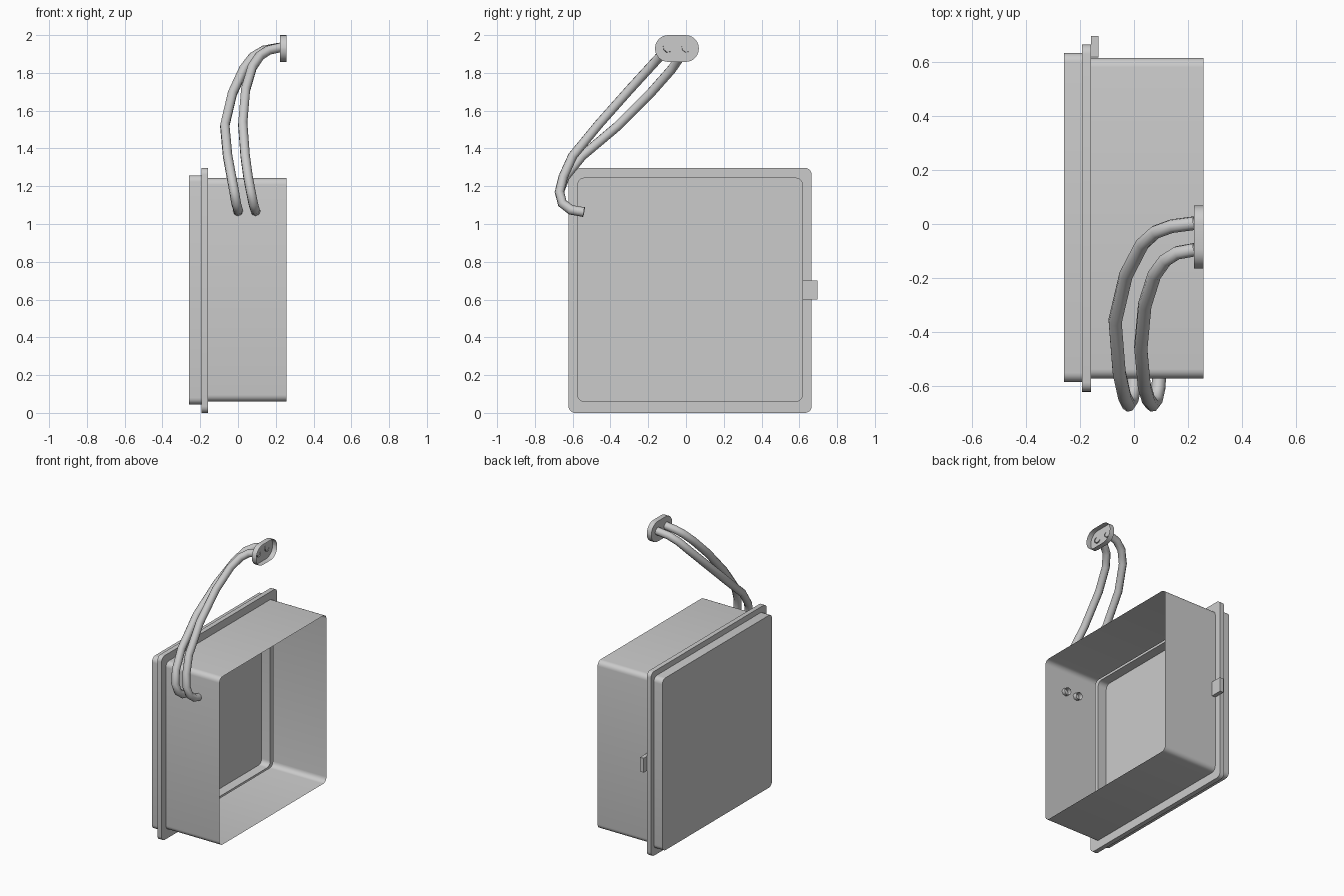
import bpy, bmesh, math

cube = bpy.data.objects.get("Cube")
if cube:
    bpy.data.objects.remove(cube, do_unlink=True)

grey = bpy.data.materials.new("plain_grey")
grey.use_nodes = True
grey.diffuse_color = (0.6, 0.6, 0.6, 1)
grey.node_tree.nodes["Principled BSDF"].inputs["Base Color"].default_value = grey.diffuse_color


def finish(obj, angle):
    bpy.ops.object.select_all(action="DESELECT")
    obj.select_set(True)
    bpy.context.view_layer.objects.active = obj
    bpy.ops.object.shade_smooth_by_angle(angle=math.radians(angle))


def rounded_loop(x, y0, y1, z0, z1, r, steps=5):
    """Rounded rectangle in the plane at x."""
    corners = [(y1 - r, z1 - r), (y0 + r, z1 - r), (y0 + r, z0 + r), (y1 - r, z0 + r)]
    pts = []
    for k, (cy, cz) in enumerate(corners):
        for i in range(steps + 1):
            a = math.pi / 2 * (k + i / steps)
            pts.append((x, cy + r * math.cos(a), cz + r * math.sin(a)))
    return pts


def loft(name, loops, open_end=False):
    """Skin the loops as a sheet; the first is capped, the last too unless open."""
    bm = bmesh.new()
    rows = [[bm.verts.new(p) for p in loop] for loop in loops]
    bm.faces.new(rows[0])
    if not open_end:
        bm.faces.new(rows[-1])
    for a, b in zip(rows, rows[1:]):
        for i in range(len(a)):
            j = (i + 1) % len(a)
            bm.faces.new((a[i], a[j], b[j], b[i]))
    bmesh.ops.remove_doubles(bm, verts=bm.verts, dist=1e-5)
    bmesh.ops.recalc_face_normals(bm, faces=bm.faces)
    mesh = bpy.data.meshes.new(name)
    bm.to_mesh(mesh)
    bm.free()
    mesh.materials.append(grey)
    obj = bpy.data.objects.new(name, mesh)
    bpy.context.collection.objects.link(obj)
    finish(obj, 35)


def sleeve(x):
    return rounded_loop(x, -0.573, 0.616, 0.06, 1.243, 0.035)


def rim(x):
    return rounded_loop(x, -0.622, 0.665, 0, 1.297, 0.035)


def cover(x):
    return rounded_loop(x, -0.586, 0.634, 0.045, 1.258, 0.035)


# Thin sheet housing: closed cover, hollow flange, walls open towards +x
loft("housing", [cover(-0.26), cover(-0.193), rim(-0.193), rim(-0.16),
                 sleeve(-0.16), sleeve(0.257)], open_end=True)

# Latch tab on the +y side
loft("latch_tab", [rounded_loop(x, 0.617, 0.697, 0.6, 0.702, 0.001, 1) for x in (-0.159, -0.131)])

# Oval end cup holding both cables, open towards +x
loft("end_plate", [rounded_loop(x, -0.164, 0.068, 1.858, 2.0, 0.07, 6) for x in (0.222, 0.258)],
     open_end=True)


# Hollow cables looping from the housing wall up to the plate
def cable(name, points):
    curve = bpy.data.curves.new(name, "CURVE")
    curve.dimensions = "3D"
    curve.bevel_depth = 0.026
    curve.bevel_resolution = 2
    spline = curve.splines.new("POLY")
    spline.points.add(len(points) - 1)
    for p, co in zip(spline.points, points):
        p.co = (*co, 1)
    curve.materials.append(grey)
    obj = bpy.data.objects.new(name, curve)
    bpy.context.collection.objects.link(obj)
    bpy.ops.object.select_all(action="DESELECT")
    obj.select_set(True)
    bpy.context.view_layer.objects.active = obj
    bpy.ops.object.convert(target="MESH")
    finish(bpy.context.view_layer.objects.active, 70)


cable("cable_outer", [
    (0, -0.54, 1.063), (0, -0.61, 1.075), (-0.01, -0.655, 1.11), (-0.02, -0.67, 1.17),
    (-0.035, -0.64, 1.25), (-0.055, -0.55, 1.36), (-0.07, -0.36, 1.52), (-0.03, -0.19, 1.69),
    (0.03, -0.075, 1.82), (0.08, -0.03, 1.885), (0.14, -0.008, 1.92), (0.224, 0.003, 1.935)])
cable("cable_inner", [
    (0.095, -0.54, 1.063), (0.09, -0.61, 1.075), (0.08, -0.655, 1.11), (0.068, -0.67, 1.17),
    (0.053, -0.65, 1.25), (0.038, -0.6, 1.36), (0.025, -0.46, 1.53), (0.04, -0.3, 1.71),
    (0.075, -0.19, 1.83), (0.115, -0.135, 1.89), (0.16, -0.107, 1.92), (0.226, -0.095, 1.935)])
